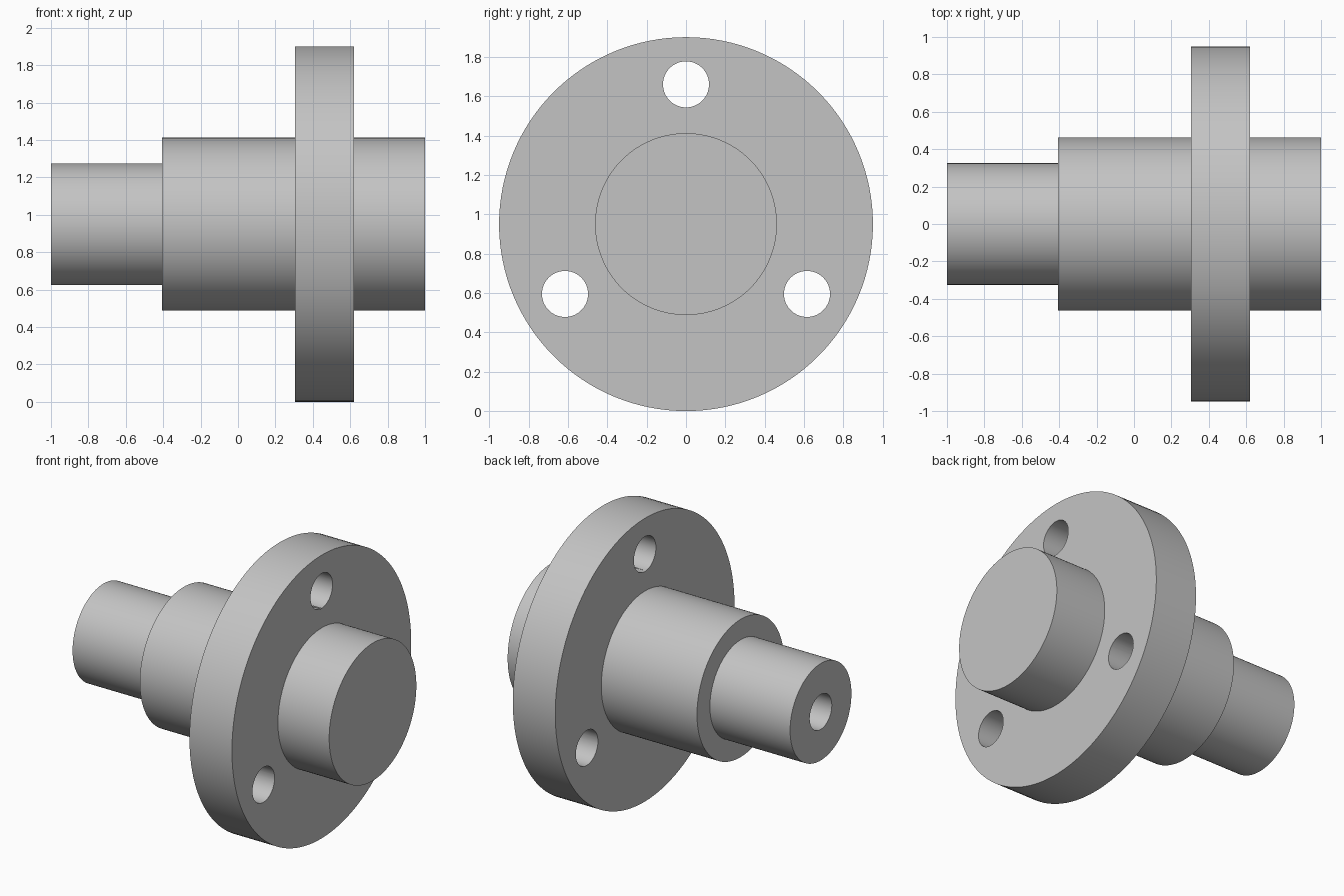
import bpy, math
from mathutils import Matrix, Vector

cube = bpy.data.objects.get("Cube")
if cube:
    bpy.data.objects.remove(cube, do_unlink=True)

import bmesh

AXIS_Z = 0.95
SIDES = 128

steel = bpy.data.materials.new("grey_steel")
steel.use_nodes = True
colour = (0.55, 0.55, 0.55, 1)
steel.diffuse_color = colour
steel.node_tree.nodes["Principled BSDF"].inputs["Base Color"].default_value = colour


def turned(name, profile, y=0, z=AXIS_Z, sides=SIDES):
    """Solid of revolution about a line parallel to x, from (x, radius) points."""
    bm = bmesh.new()
    rings = []
    for x, r in profile:
        rings.append([bm.verts.new((x, y + r * math.sin(a), z + r * math.cos(a)))
                      for a in (math.tau * i / sides for i in range(sides))])
    for low, high in zip(rings, rings[1:]):
        for i in range(sides):
            j = (i + 1) % sides
            bm.faces.new((low[i], low[j], high[j], high[i]))
    bm.faces.new(rings[0])
    bm.faces.new(rings[-1])
    bmesh.ops.recalc_face_normals(bm, faces=bm.faces[:])
    mesh = bpy.data.meshes.new(name)
    bm.to_mesh(mesh)
    bm.free()
    mesh.materials.append(steel)
    obj = bpy.data.objects.new(name, mesh)
    bpy.context.collection.objects.link(obj)
    return obj


# Stepped shaft with its flange, turned as one solid
shaft = turned("flanged_shaft", [
    (-1, 0.325), (-0.405, 0.325), (-0.405, 0.462), (0.305, 0.462),
    (0.305, 0.95), (0.62, 0.95), (0.62, 0.462), (1, 0.462)])

# Three bolt holes through the flange, and a blind bore in the narrow end
cutters = [turned("bore_cutter", [(-1.1, 0.117), (-0.4, 0.117)], sides=64)]
for k in range(3):
    a = math.tau * k / 3
    cutters.append(turned("bolt_hole_cutter", [(0.2, 0.117), (0.7, 0.117)],
                          0.71 * math.sin(a), AXIS_Z + 0.71 * math.cos(a), 64))

bpy.context.view_layer.objects.active = shaft
for cutter in cutters:
    cutter.hide_render = True
    cut = shaft.modifiers.new("cut", "BOOLEAN")
    cut.operation = "DIFFERENCE"
    cut.solver = "EXACT"
    cut.object = cutter
    bpy.ops.object.modifier_apply(modifier=cut.name)
    bpy.data.objects.remove(cutter, do_unlink=True)

# Smooth round walls, crisp shoulders
bpy.ops.object.select_all(action="DESELECT")
shaft.select_set(True)
bpy.ops.object.shade_smooth_by_angle(angle=math.radians(30))
